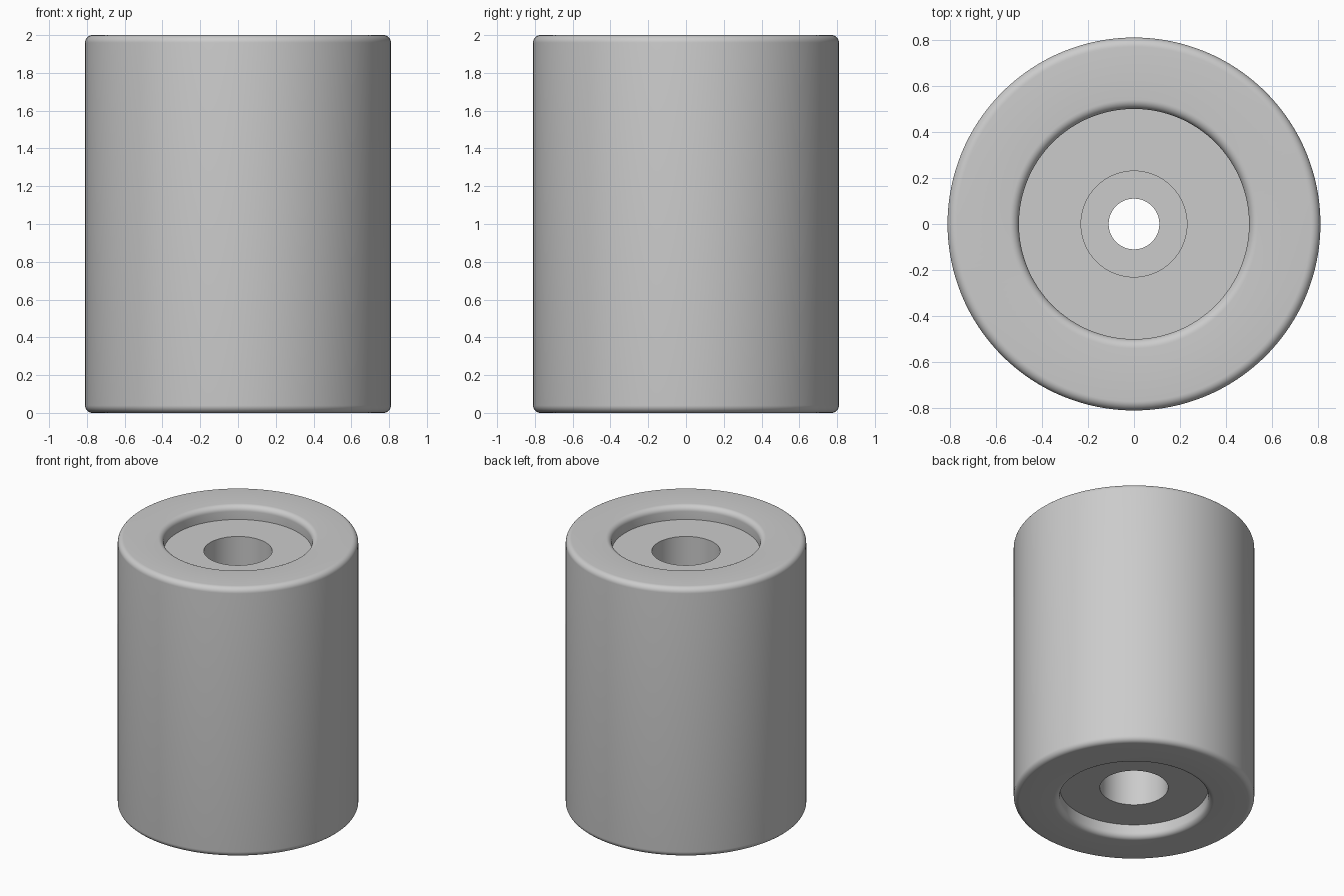
import bpy, bmesh, math

if "Cube" in bpy.data.objects:
    bpy.data.objects.remove(bpy.data.objects["Cube"])

OUTER, RECESS, BORE, HOLE = 0.81, 0.50, 0.23, 0.11
FILLET, FLOOR, STEP, STEPS = 0.04, 0.10, 0.50, 128


def arc(cx, cz, start, end, n=8):
    """Fillet points in the (radius, z) plane."""
    angles = [math.radians(start + (end - start) * i / n) for i in range(n + 1)]
    return [(cx + FILLET * math.cos(a), cz + FILLET * math.sin(a)) for a in angles]


# Upper half of the section: outer wall, rounded rim, recess, bore, stepped hole
top = arc(OUTER - FILLET, 2 - FILLET, 0, 90)
top += arc(RECESS + FILLET, 2 - FILLET, 90, 180)
top += [(RECESS, 2 - FLOOR), (BORE, 2 - FLOOR), (BORE, 2 - STEP), (HOLE, 2 - STEP)]

# Mirror it for the lower end and close the loop
profile = top + [(r, 2 - z) for r, z in reversed(top)]

# Revolve the section about z
bm = bmesh.new()
rings = []
for i in range(STEPS):
    a = 2 * math.pi * i / STEPS
    rings.append([bm.verts.new((r * math.cos(a), r * math.sin(a), z)) for r, z in profile])
count = len(profile)
for i in range(STEPS):
    here, there = rings[i], rings[(i + 1) % STEPS]
    for j in range(count):
        k = (j + 1) % count
        bm.faces.new((here[j], there[j], there[k], here[k]))
bmesh.ops.recalc_face_normals(bm, faces=bm.faces)

mesh = bpy.data.meshes.new("roller")
bm.to_mesh(mesh)
bm.free()
roller = bpy.data.objects.new("roller", mesh)
bpy.context.collection.objects.link(roller)
bpy.context.view_layer.objects.active = roller
roller.select_set(True)
bpy.ops.object.shade_smooth_by_angle(angle=math.radians(30))
